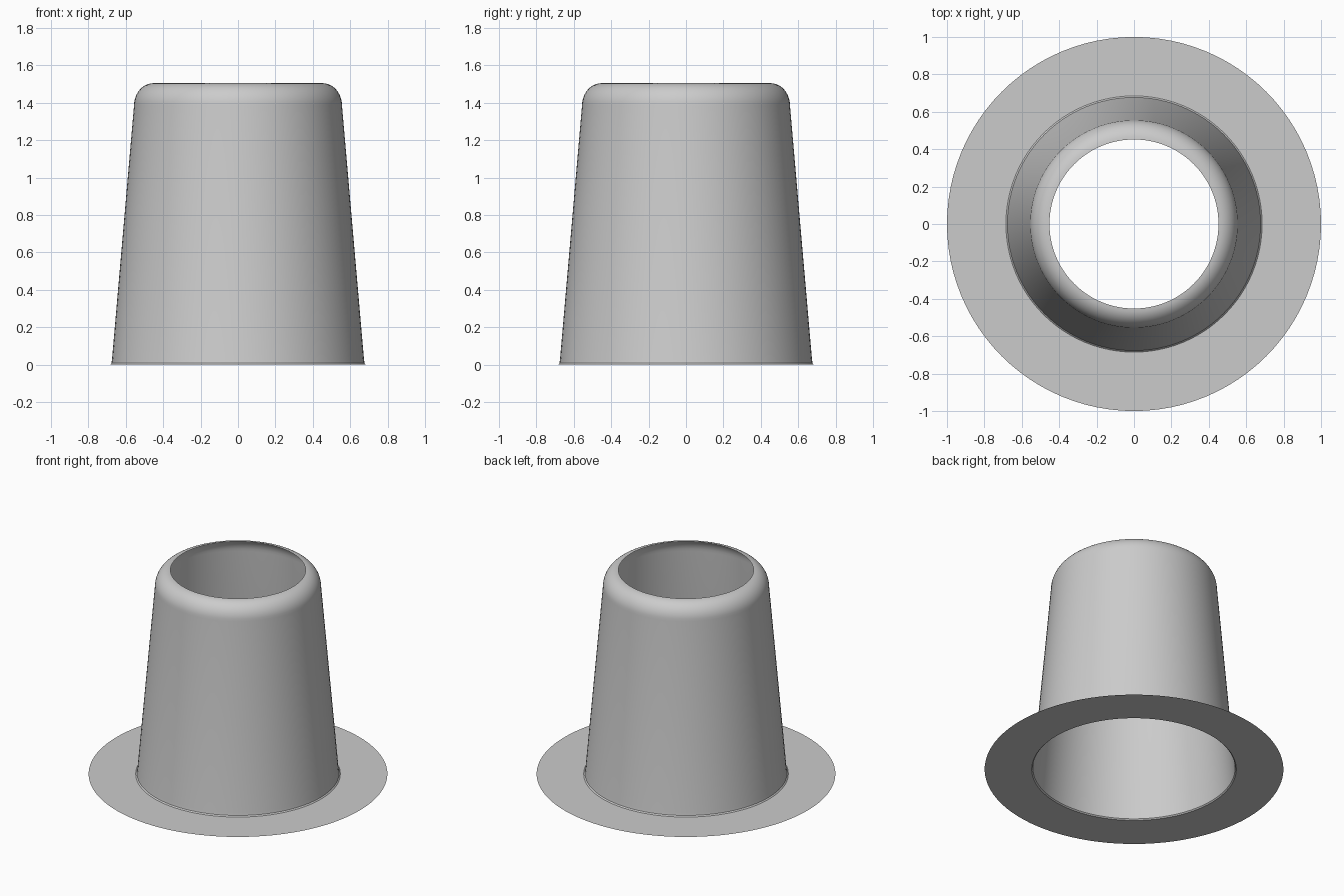
import bpy
import bmesh
from math import cos, sin, pi, tau
from mathutils import Vector

default = bpy.data.objects.get("Cube")
if default:
    bpy.data.objects.remove(default, do_unlink=True)

SEGMENTS = 96

grey = bpy.data.materials.new("plain grey")
grey.use_nodes = True
colour = (0.6, 0.6, 0.6, 1.0)
grey.diffuse_color = colour
grey.node_tree.nodes["Principled BSDF"].inputs["Base Color"].default_value = colour


def lathe(name, profile):
    """Spin an open (radius, height) profile into a thin shell."""
    bm = bmesh.new()
    verts = [bm.verts.new((r, 0, z)) for r, z in profile]
    edges = [bm.edges.new(pair) for pair in zip(verts, verts[1:])]
    bmesh.ops.spin(bm, geom=verts + edges, cent=(0, 0, 0), axis=(0, 0, 1),
                   angle=tau, steps=SEGMENTS, use_merge=True)
    bmesh.ops.remove_doubles(bm, verts=bm.verts, dist=0.0001)
    # Turn every face outward and upward
    bm.normal_update()
    for face in bm.faces:
        c = face.calc_center_median()
        outward = Vector((c.x, c.y, 0)).normalized() + Vector((0, 0, 1))
        if face.normal.dot(outward) < 0:
            face.normal_flip()
    mesh = bpy.data.meshes.new(name)
    bm.to_mesh(mesh)
    bm.free()
    mesh.materials.append(grey)
    obj = bpy.data.objects.new(name, mesh)
    bpy.context.collection.objects.link(obj)
    bpy.ops.object.select_all(action="DESELECT")
    obj.select_set(True)
    bpy.context.view_layer.objects.active = obj
    bpy.ops.object.shade_smooth_by_angle(angle=pi / 6)
    return obj


# Tapered sleeve: flared foot, straight wall, rounded shoulder, open top
STEPS = 10
shoulder = [(0.452 + 0.104 * cos(t), 1.385 + 0.12 * sin(t))
            for t in (pi / 2 * i / STEPS for i in range(STEPS + 1))]
lathe("tapered_sleeve", [(0.685, 0), (0.677, 0.008), (0.674, 0.025)] + shoulder)

# Flat ring around the foot
lathe("base_flange", [(0.685, 0), (1, 0)])
